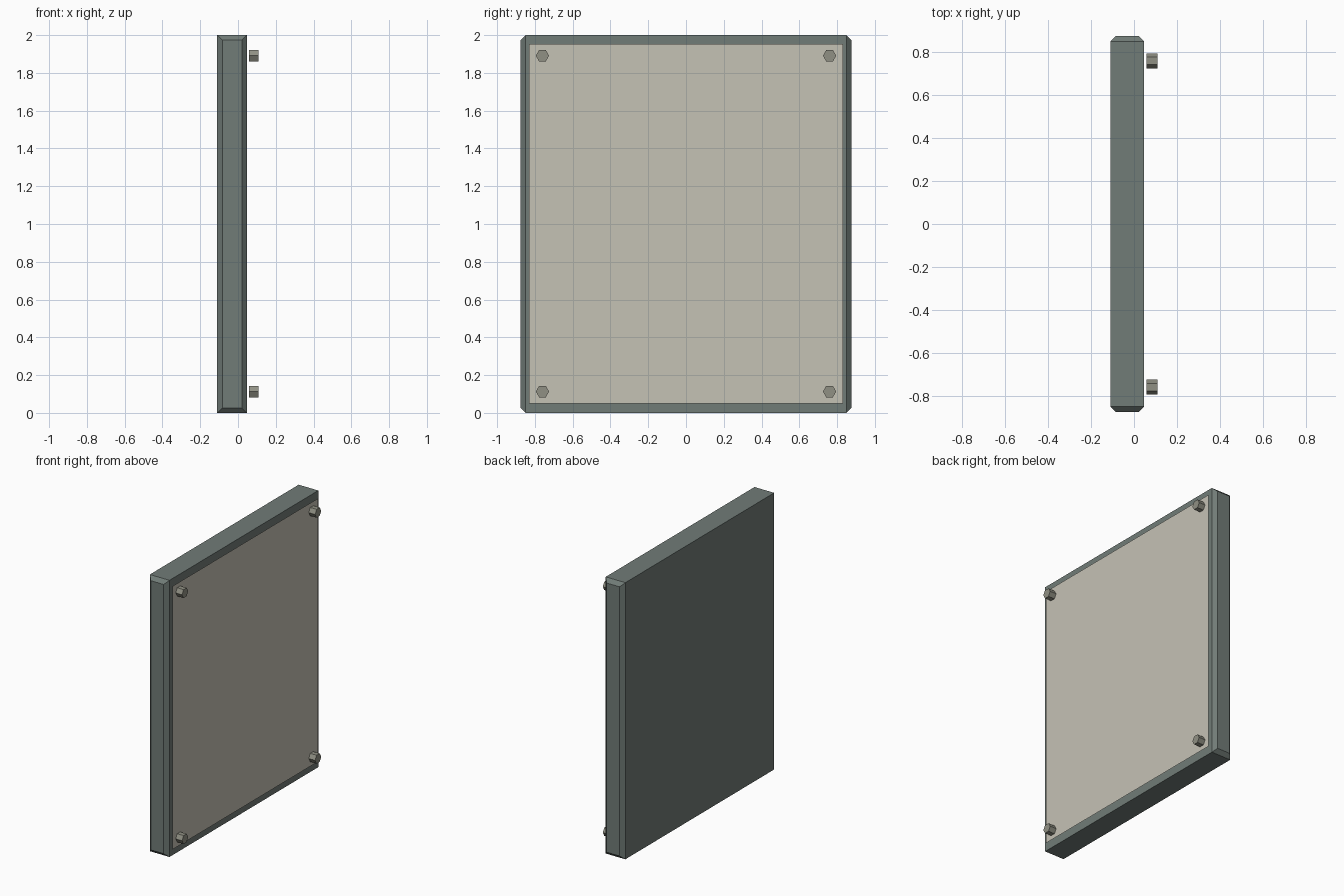
import bpy, bmesh, math

if "Cube" in bpy.data.objects:
    bpy.data.objects.remove(bpy.data.objects["Cube"])

def material(name, rgb):
    m = bpy.data.materials.new(name)
    m.diffuse_color = (*rgb, 1)
    m.use_nodes = True
    m.node_tree.nodes["Principled BSDF"].inputs["Base Color"].default_value = m.diffuse_color
    return m

def finish(name, bm, mat, loc=(0, 0, 0)):
    me = bpy.data.meshes.new(name)
    bm.to_mesh(me)
    bm.free()
    me.materials.append(mat)
    ob = bpy.data.objects.new(name, me)
    ob.location = loc
    bpy.context.collection.objects.link(ob)
    return ob

slab_mat = material("slab_grey", (0.165, 0.20, 0.185))
panel_mat = material("panel_cream", (0.56, 0.54, 0.46))
bolt_mat = material("bolt_grey", (0.28, 0.28, 0.23))

# Backing slab: box whose two side ends taper in as a chamfer
BACK, FRONT, HALF_Y, CHAMFER, HEIGHT = -0.11, 0.047, 0.877, 0.027, 2.0
bm = bmesh.new()
rings = []
for y, inset in ((-HALF_Y, CHAMFER), (CHAMFER - HALF_Y, 0),
                 (HALF_Y - CHAMFER, 0), (HALF_Y, CHAMFER)):
    x0, x1, z0, z1 = BACK + inset, FRONT - inset, inset, HEIGHT - inset
    rings.append([bm.verts.new((x, y, z))
                  for x, z in ((x0, z0), (x1, z0), (x1, z1), (x0, z1))])
for a, b in zip(rings, rings[1:]):
    for i in range(4):
        j = (i + 1) % 4
        bm.faces.new((a[i], a[j], b[j], b[i]))
bm.faces.new(rings[0])
bm.faces.new(rings[-1])
bmesh.ops.recalc_face_normals(bm, faces=bm.faces)
finish("backing_slab", bm, slab_mat)

# Front panel: thin sheet standing just off the slab
bm = bmesh.new()
bm.faces.new([bm.verts.new((0.058, y, z)) for y, z in
              ((-0.83, 0.05), (0.83, 0.05), (0.83, 1.953), (-0.83, 1.953))])
finish("front_panel", bm, panel_mat)

# Hexagonal bolts in the four corners
for side, sy in (("left", -1), ("right", 1)):
    for level, z in (("lower", 0.113), ("upper", 1.891)):
        bm = bmesh.new()
        bmesh.ops.create_cone(bm, cap_ends=True, segments=6,
                              radius1=0.035, radius2=0.035, depth=0.051)
        bolt = finish(f"bolt_{level}_{side}", bm, bolt_mat, (0.0835, sy * 0.76, z))
        # axis along x, with points of the hexagon along y
        bolt.rotation_euler = (0, math.pi / 2, 0)
        pts = [v.co for v in bolt.data.vertices]
        if max(p.y for p in pts) < 0.0349:
            for p in pts:
                p.x, p.y = -p.y, p.x
